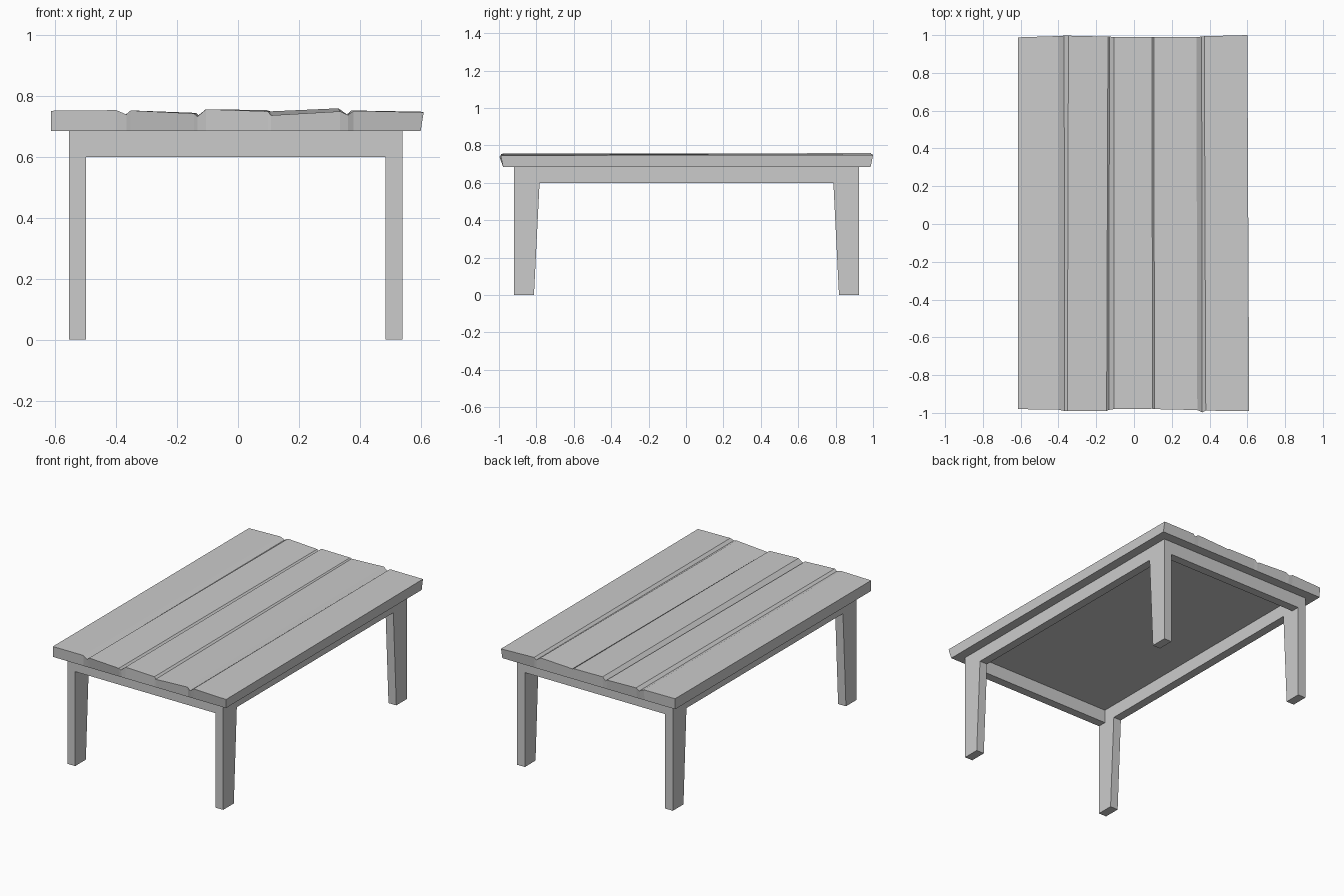
import bpy
import bmesh

if "Cube" in bpy.data.objects:
    bpy.data.objects.remove(bpy.data.objects["Cube"])

CX, CY = -0.0075, 0.0025      # centre of the base frame
HX, HY = 0.5475, 0.9225       # half size of the base frame
T = 0.055                     # timber thickness
Z_RAIL, Z_TOP = 0.60, 0.687


def finish(name, bm):
    bmesh.ops.recalc_face_normals(bm, faces=bm.faces[:])
    mesh = bpy.data.meshes.new(name)
    bm.to_mesh(mesh)
    bm.free()
    obj = bpy.data.objects.new(name, mesh)
    bpy.context.collection.objects.link(obj)
    return obj


def prism(name, x0, x1, profile):
    """Extrude a (y, z) profile along x."""
    bm = bmesh.new()
    a = [bm.verts.new((x0, y, z)) for y, z in profile]
    b = [bm.verts.new((x1, y, z)) for y, z in profile]
    bm.faces.new(a)
    bm.faces.new(b)
    n = len(a)
    for i in range(n):
        j = (i + 1) % n
        bm.faces.new((a[i], a[j], b[j], b[i]))
    return finish(name, bm)


def box(name, x0, x1, y0, y1, z0, z1):
    return prism(name, x0, x1, [(y0, z0), (y1, z0), (y1, z1), (y0, z1)])


# Legs (inner side tapers along y) and apron rails
for sx, side in ((-1, "left"), (1, "right")):
    xo, xi = CX + sx * HX, CX + sx * (HX - T)
    box(side + "_rail", xo, xi, CY - HY, CY + HY, Z_RAIL, Z_TOP)
    for sy, end in ((-1, "front"), (1, "back")):
        prof = [(CY + sy * y, z) for y, z in
                ((HY, 0), (HY - 0.107, 0), (HY - 0.137, Z_RAIL), (HY, Z_RAIL))]
        prism(f"{end}_{side}_leg", xo, xi, prof)
for sy, end in ((-1, "front"), (1, "back")):
    yo, yi = CY + sy * HY, CY + sy * (HY - T)
    box(end + "_rail", CX - HX + T, CX + HX - T, yo, yi, Z_RAIL, Z_TOP)

# Worn plank top: uneven (x, y, z) outline at each end, with four grooves
front = [(-0.615, -0.980, 0.752), (-0.400, -0.983, 0.754), (-0.367, -0.990, 0.740),
         (-0.353, -0.990, 0.753), (-0.145, -0.990, 0.743), (-0.133, -0.984, 0.733),
         (-0.105, -0.980, 0.757), (0.098, -0.978, 0.750), (0.108, -0.980, 0.737),
         (0.335, -0.985, 0.750), (0.361, -0.997, 0.738), (0.380, -0.988, 0.752),
         (0.610, -0.991, 0.747)]
back = [(-0.615, 0.988, 0.752), (-0.400, 0.995, 0.754), (-0.370, 0.997, 0.740),
        (-0.347, 0.997, 0.753), (-0.138, 0.992, 0.745), (-0.130, 0.992, 0.737),
        (-0.107, 0.990, 0.756), (0.095, 0.990, 0.754), (0.106, 0.990, 0.750),
        (0.330, 0.990, 0.760), (0.358, 0.992, 0.740), (0.372, 0.994, 0.753),
        (0.600, 1.000, 0.749)]
bm = bmesh.new()


def row(points, flat_y=None):
    if flat_y is None:
        return [bm.verts.new(p) for p in points]
    return [bm.verts.new((min(x, 0.60), flat_y, 0.685)) for x, y, z in points]


rows = [row(front), row(back), row(back, 0.987), row(front, -0.978)]
for r in range(4):
    a, b = rows[r], rows[(r + 1) % 4]
    for i in range(len(a) - 1):
        bm.faces.new((a[i], a[i + 1], b[i + 1], b[i]))
for i in (0, -1):
    bm.faces.new([r[i] for r in rows])
finish("plank_top", bm)
